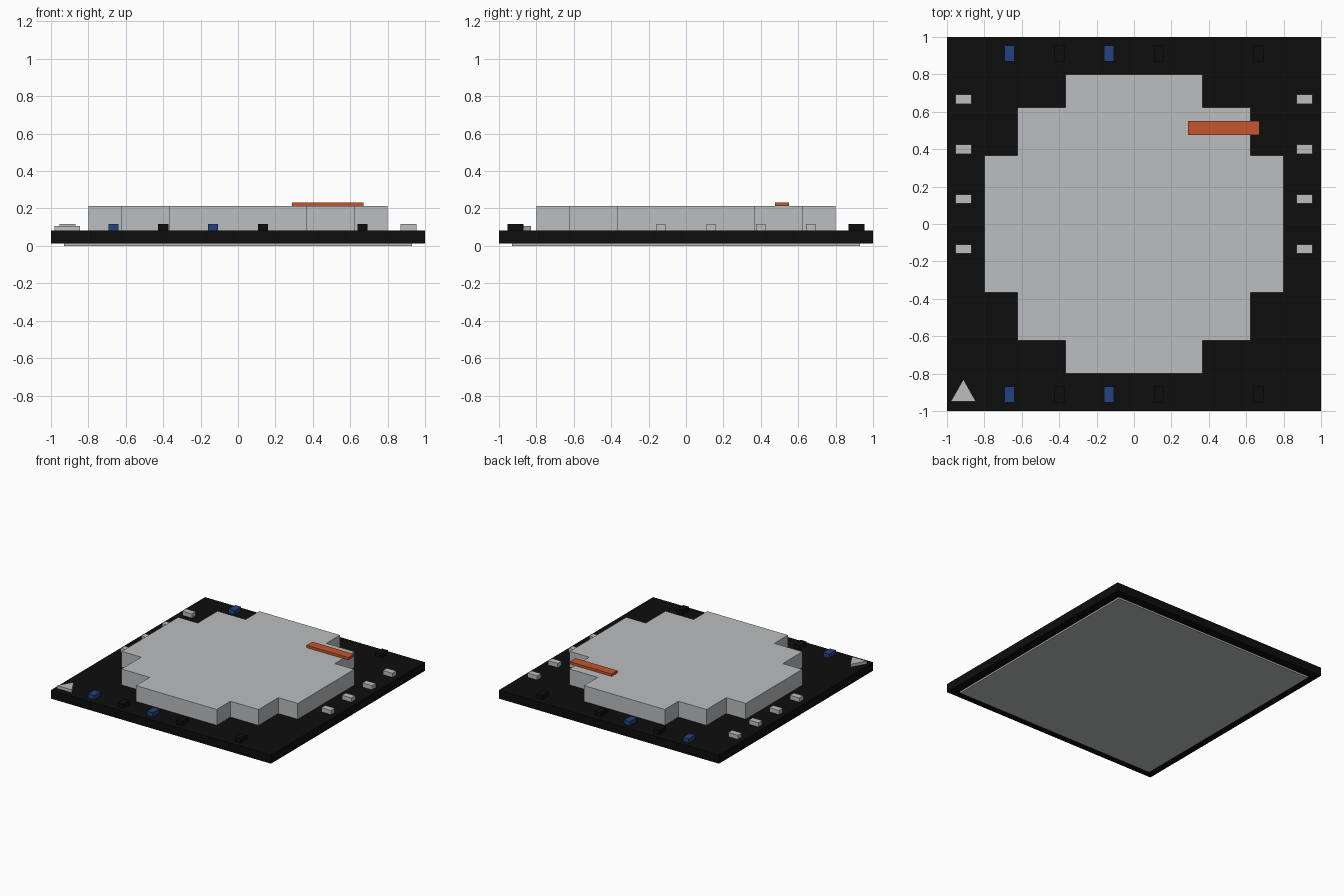
import bpy
import bmesh

cube = bpy.data.objects.get("Cube")
if cube:
    bpy.data.objects.remove(cube, do_unlink=True)


def material(name, rgb):
    mat = bpy.data.materials.new(name)
    mat.use_nodes = True
    color = (*rgb, 1.0)
    mat.diffuse_color = color
    mat.node_tree.nodes["Principled BSDF"].inputs["Base Color"].default_value = color
    return mat


GREY = material("light grey", (0.5, 0.51, 0.52))
BLACK = material("black", (0.004, 0.004, 0.004))
BLUE = material("blue", (0.016, 0.056, 0.21))
ORANGE = material("orange", (0.56, 0.09, 0.026))


def prism(name, outline, z0, z1, mat):
    """Extrude a counter-clockwise outline from z0 up to z1."""
    bm = bmesh.new()
    base = bm.faces.new([bm.verts.new((x, y, z0)) for x, y in outline])
    top = bmesh.ops.extrude_face_region(bm, geom=[base])["geom"]
    verts = [v for v in top if isinstance(v, bmesh.types.BMVert)]
    bmesh.ops.translate(bm, verts=verts, vec=(0, 0, z1 - z0))
    bmesh.ops.recalc_face_normals(bm, faces=bm.faces)
    mesh = bpy.data.meshes.new(name)
    bm.to_mesh(mesh)
    bm.free()
    mesh.materials.append(mat)
    obj = bpy.data.objects.new(name, mesh)
    bpy.context.collection.objects.link(obj)
    return obj


def block(name, x, y, width, depth, z0, z1, mat):
    w, d = width / 2, depth / 2
    corners = [(x - w, y - d), (x + w, y - d), (x + w, y + d), (x - w, y + d)]
    return prism(name, corners, z0, z1, mat)


# Stacked slabs: thin foot and main board
FOOT, BOARD, DISC = 0.013, 0.083, 0.213
block("foot_plate", 0, 0, 1.86, 1.86, 0, FOOT, GREY)
block("board", 0, 0, 2, 2, FOOT, BOARD, BLACK)

# Raised stepped disc: one quarter outline turned four times
A, B, C = 0.367, 0.623, 0.8
outline = []
quarter = [(C, -A), (C, A), (B, A), (B, B), (A, B)]
for turn in range(4):
    outline += quarter
    quarter = [(-y, x) for x, y in quarter]
prism("stepped_disc", outline, BOARD, DISC, GREY)

# Orange pointer on top of the disc
block("pointer_bar", 0.48, 0.513, 0.38, 0.076, DISC, 0.233, ORANGE)

# Markers along the edges
SPACING, EDGE, TOP = 0.1333, 0.912, 0.117
for side, sign in (("front", -1), ("back", 1)):
    for i, (step, mat) in enumerate(((-5, BLUE), (-3, BLACK), (-1, BLUE), (1, BLACK), (5, BLACK))):
        block(f"{side}_marker_{i + 1}", step * SPACING, sign * EDGE, 0.054, 0.086, BOARD, TOP, mat)
for side, sign in (("right", -1), ("left", 1)):
    for i, step in enumerate((-1, 1, 3, 5)):
        block(f"{side}_marker_{i + 1}", sign * EDGE, step * SPACING, 0.086, 0.05, BOARD, TOP, GREY)

# Corner triangle
prism("corner_triangle", [(-0.98, -0.95), (-0.845, -0.95), (-0.912, -0.83)], BOARD, 0.107, GREY)
